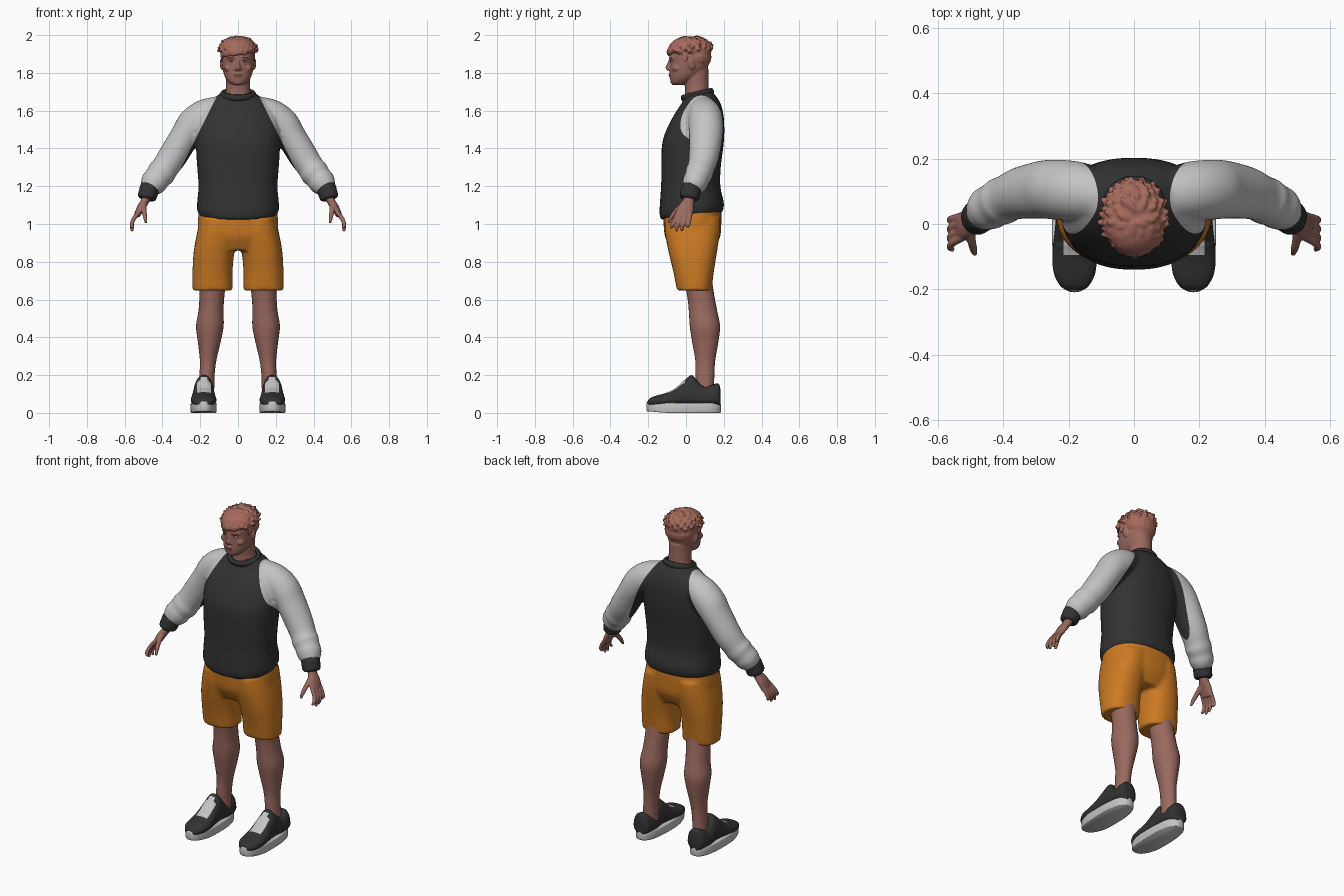
import bpy, bmesh, math, random
from mathutils import Vector, Matrix

if "Cube" in bpy.data.objects:
    bpy.data.objects.remove(bpy.data.objects["Cube"])

random.seed(4)
X, Y, Z = Vector((1, 0, 0)), Vector((0, 1, 0)), Vector((0, 0, 1))


def material(name, r, g, b):
    m = bpy.data.materials.new(name)
    m.diffuse_color = (*[((c / 255 + .055) / 1.055) ** 2.4 for c in (r, g, b)], 1)
    m.use_nodes = True
    m.node_tree.nodes["Principled BSDF"].inputs["Base Color"].default_value = m.diffuse_color
    return m


SKIN = material("skin", 154, 105, 95)
HAIR = material("hair", 166, 106, 92)
DARK = material("charcoal", 50, 50, 50)
LIGHT = material("light grey", 196, 196, 196)
ORANGE = material("orange", 204, 122, 34)
WHITE = material("eye white", 205, 208, 212)
IRIS = material("iris", 60, 66, 74)
LIP = material("lip", 128, 78, 72)


def spline(pts, k):
    """Catmull-Rom resampling of stations (x, y, z, ru, rv)."""
    p = [pts[0]] + list(pts) + [pts[-1]]
    out = []
    for i in range(1, len(p) - 2):
        for j in range(k):
            t = j / k
            out.append([.5 * (2 * b + (c - a) * t + (2 * a - 5 * b + 4 * c - d) * t * t
                              + (3 * b - a - 3 * c + d) * t ** 3)
                        for a, b, c, d in zip(*p[i - 1:i + 3])])
    return out + [list(pts[-1])]


def loft(bm, pts, axes=None, e=2.0, n=28, k=5, mirror=False, warp=None):
    """Skin superellipse rings along a path; rings follow the path unless axes are given."""
    st = spline(pts, k)
    for s in ((1, -1) if mirror else (1,)):
        rings = []
        for i, (x, y, z, ru, rv) in enumerate(st):
            if axes:
                u, v = axes
            else:
                t = Vector(st[min(i + 1, len(st) - 1)][:3]) - Vector(st[max(i - 1, 0)][:3])
                t.normalize()
                v = (Y - t * Y.dot(t)).normalized()
                u = v.cross(t)
            ring = []
            for j in range(n):
                a = math.tau * j / n
                c, q = math.cos(a), math.sin(a)
                co = (Vector((x, y, z)) + u * ru * math.copysign(abs(c) ** (2 / e), c)
                      + v * rv * math.copysign(abs(q) ** (2 / e), q))
                if warp:
                    co = warp(co)
                ring.append(bm.verts.new((s * co.x, co.y, co.z)))
            rings.append(ring)
        for a, b in zip(rings, rings[1:]):
            for j in range(n):
                bm.faces.new((a[j], a[(j + 1) % n], b[(j + 1) % n], b[j]))
        bm.faces.new(rings[0])
        bm.faces.new(rings[-1])


def ball(bm, c, r, rx=0, ry=0, rz=0, mirror=False):
    for s in ((1, -1) if mirror else (1,)):
        rot = (Matrix.Rotation(s * rz, 4, 'Z') @ Matrix.Rotation(s * ry, 4, 'Y')
               @ Matrix.Rotation(rx, 4, 'X'))
        bmesh.ops.create_uvsphere(bm, u_segments=16, v_segments=10, radius=1,
                                  matrix=Matrix.Translation((s * c[0], c[1], c[2])) @ rot
                                  @ Matrix.Diagonal((*r, 1)))


def finish(bm, name, mats, voxel=0, smooth=0, cuts=(), rule=None):
    """Make the object, optionally fuse its pieces, then cut and colour faces by rule."""
    bmesh.ops.recalc_face_normals(bm, faces=bm.faces)
    me = bpy.data.meshes.new(name)
    bm.to_mesh(me)
    ob = bpy.data.objects.new(name, me)
    bpy.context.collection.objects.link(ob)
    if voxel:
        r = ob.modifiers.new("fuse", 'REMESH')
        r.mode, r.voxel_size = 'VOXEL', voxel
        s = ob.modifiers.new("smooth", 'SMOOTH')
        s.factor, s.iterations = .5, smooth
        me = bpy.data.meshes.new_from_object(ob.evaluated_get(bpy.context.evaluated_depsgraph_get()))
        ob.modifiers.clear()
        ob.data = me
    me.materials.clear()
    for m in mats:
        me.materials.append(m)
    if rule:
        bm.clear()
        bm.from_mesh(me)
        for co, no in cuts:
            bmesh.ops.bisect_plane(bm, geom=bm.verts[:] + bm.edges[:] + bm.faces[:],
                                   plane_co=co, plane_no=no)
        bm.normal_update()
        for f in bm.faces:
            f.material_index = rule(f.calc_center_median(), f.normal)
        bm.to_mesh(me)
    bm.free()
    bpy.ops.object.select_all(action='DESELECT')
    ob.select_set(True)
    bpy.context.view_layer.objects.active = ob
    bpy.ops.object.shade_smooth_by_angle(angle=math.radians(50))


# Shirt: torso and raglan sleeves, sleeve colour outside two slanted seams
bm = bmesh.new()
loft(bm, [(0, .03, 1.045, .2, .163), (0, .03, 1.075, .216, .17), (0, .03, 1.12, .216, .168),
          (0, .025, 1.2, .209, .157), (0, .027, 1.3, .216, .157), (0, .036, 1.42, .223, .163),
          (0, .05, 1.5, .222, .153), (0, .068, 1.58, .2, .13), (0, .08, 1.645, .15, .1),
          (0, .075, 1.695, .09, .07)], (X, Y), 2.3, 40,
     warp=lambda c: c + Z * .12 * (c.y - .05) * max(0, min(1, (1.16 - c.z) / .1)))
loft(bm, [(.08, .085, 1.605, .075, .075), (.17, .1, 1.572, .09, .09), (.235, .105, 1.525, .09, .092),
          (.28, .105, 1.465, .079, .089), (.345, .095, 1.36, .077, .08), (.385, .08, 1.3, .072, .072),
          (.405, .07, 1.272, .077, .074), (.425, .06, 1.247, .07, .068), (.445, .048, 1.22, .071, .068),
          (.462, .035, 1.195, .06, .058), (.472, .028, 1.178, .046, .046)], mirror=True)
seam = Vector((.105, 0, 1.69))
no = Vector((2, 0, 1)).normalized()
finish(bm, "shirt", [DARK, LIGHT], .0095, 4,
       [(seam, no), ((-seam.x, 0, 1.69), (-no.x, 0, no.z))],
       lambda c, n: int((Vector((abs(c.x), 0, c.z)) - seam).dot(no) > 0
                        and (abs(c.x) > .215 or c.z > 1.45)))

# Collar ring and sleeve cuffs
bm = bmesh.new()
tilt = Matrix.Translation((0, .06, 1.685)) @ Matrix.Rotation(.24, 4, 'X')
loops = []
for i in range(32):
    a = math.tau * i / 32
    loops.append([bm.verts.new(tilt @ Vector(((.083 + .013 * math.cos(b)) * math.cos(a),
                                              (.077 + .013 * math.cos(b)) * math.sin(a),
                                              .018 * math.sin(b))))
                  for b in (math.tau * j / 10 for j in range(10))])
for i in range(32):
    for j in range(10):
        p, q = loops[i], loops[(i + 1) % 32]
        bm.faces.new((p[j], q[j], q[(j + 1) % 10], p[(j + 1) % 10]))
finish(bm, "collar", [DARK])
bm = bmesh.new()
loft(bm, [(.462, .032, 1.2, .046, .046), (.467, .029, 1.19, .052, .053), (.475, .023, 1.165, .051, .053),
          (.483, .018, 1.142, .049, .052), (.486, .016, 1.132, .04, .043)], mirror=True)
finish(bm, "cuffs", [DARK])

# Shorts: hip block and two legs
bm = bmesh.new()
loft(bm, [(0, .035, .86, .16, .11), (0, .035, .93, .2, .145), (0, .034, 1.0, .213, .153),
          (0, .033, 1.08, .205, .155)], (X, Y), 2.3, 40)
loft(bm, [(.135, .043, .648, .103, .089), (.135, .043, .66, .106, .093), (.135, .04, .75, .106, .108),
          (.127, .036, .85, .108, .128), (.108, .034, .95, .11, .145), (.1, .034, 1.03, .1, .148)],
     (X, Y), 2.3, mirror=True)
finish(bm, "shorts", [ORANGE], .01, 4)

# Lower legs
bm = bmesh.new()
loft(bm, [(.168, .1, .1, .042, .048), (.164, .1, .2, .04, .05), (.158, .102, .28, .044, .053),
          (.152, .102, .38, .061, .07), (.149, .1, .46, .073, .08), (.143, .09, .54, .066, .075),
          (.138, .078, .62, .066, .072), (.13, .055, .75, .073, .075)], (X, Y), mirror=True)
finish(bm, "legs", [SKIN])

# Shoes: soles and uppers with a pale lace panel
bm = bmesh.new()
loft(bm, [(.182, -.012, 0, .066, .193), (.182, -.012, .008, .069, .197), (.182, -.012, .045, .069, .196),
          (.182, -.012, .053, .065, .192)], (X, Y), 2.5, 48, 2, mirror=True,
     warp=lambda c: c + Z * max(0, -c.y - .1) * .08)
finish(bm, "shoe_soles", [LIGHT])
bm = bmesh.new()
profile = [(.183, .12, .03), (.172, .155, .052), (.14, .15, .061), (.1, .14, .063), (.06, .17, .062),
           (.03, .2, .062), (-.01, .172, .063), (-.06, .128, .066), (-.11, .104, .068), (-.155, .092, .062),
           (-.19, .078, .043), (-.204, .062, .022)]
loft(bm, [(.182, y, (h + .035) / 2, w, (h - .035) / 2) for y, h, w in profile], (X, Z), 2.5, 40,
     mirror=True, warp=lambda c: Vector((.18 + (c.x - .18) * (1 - 2.6 * max(0, c.z - .07)), c.y, c.z)))
lace_cuts = [((0, y, 0), Y) for y in (-.095, -.06, -.005, .012)] + \
            [((s * (.18 + d), 0, 0), X) for s in (1, -1) for d in (-.036, -.018, .018, .036)]
finish(bm, "shoe_uppers", [DARK, LIGHT], 0, 0, lace_cuts,
       lambda c, n: int(n.z > .3 and abs(abs(c.x) - .18) < .036 and -.095 < c.y < .012
                        and (abs(abs(c.x) - .18) < .018 or c.y < -.005) and c.z > .07))

# Hands: palm, four fingers and a thumb
bm = bmesh.new()
loft(bm, [(.476, .022, 1.17, .026, .03), (.49, .014, 1.125, .022, .03), (.515, 0, 1.085, .021, .042),
          (.535, -.01, 1.045, .016, .043)], mirror=True)
for by, ty, tx, tz in ((-.042, -.08, .553, .978), (-.019, -.052, .56, .96), (.004, -.023, .557, .963),
                       (.024, .008, .552, .985)):
    loft(bm, [(.525, by, 1.065, .012, .012), (.553, by * .6 + ty * .4, 1.025, .0115, .0115),
              (.563, by * .25 + ty * .75, .995, .011, .011), (tx, ty, tz, .007, .007)], n=12, mirror=True)
loft(bm, [(.5, .0, 1.11, .018, .018), (.498, -.045, 1.075, .014, .014), (.492, -.075, 1.04, .012, .012),
          (.487, -.093, 1.005, .007, .007)], n=12, mirror=True)
finish(bm, "hands", [SKIN], .0045, 3)

# Head: skull, neck, nose, brow, lips, chin and ears
bm = bmesh.new()
loft(bm, [(0, -.042, 1.737, .03, .028), (0, -.033, 1.75, .05, .047), (0, -.01, 1.78, .07, .076),
          (0, .012, 1.82, .081, .098), (0, .019, 1.86, .086, .105), (0, .022, 1.9, .088, .11),
          (0, .022, 1.94, .083, .102), (0, .022, 1.97, .06, .075), (0, .02, 1.983, .02, .03)], (X, Y), 2.15)
loft(bm, [(0, .065, 1.6, .09, .075), (0, .06, 1.68, .07, .065), (0, .057, 1.73, .063, .063),
          (0, .05, 1.82, .065, .07)], (X, Y))
loft(bm, [(0, -.078, 1.875, .009, .012), (0, -.088, 1.85, .009, .012), (0, -.095, 1.828, .013, .014),
          (0, -.09, 1.813, .012, .011)], (X, Y), n=14)
ball(bm, (.013, -.084, 1.82), (.009, .012, .008), mirror=True)
ball(bm, (.034, -.074, 1.879), (.03, .014, .008), rz=.35, mirror=True)
ball(bm, (.05, -.05, 1.825), (.025, .025, .02), mirror=True)
ball(bm, (0, -.079, 1.788), (.024, .014, .012))
ball(bm, (0, -.062, 1.75), (.024, .02, .015))
ball(bm, (.086, .03, 1.847), (.009, .019, .032), rx=.2, rz=.35, mirror=True)
finish(bm, "head", [SKIN], .0045, 4)

# Eyes, brows and mouth
for name, c, r, rz, m in (("eyes", (.034, -.071, 1.862), (.014, .012, .006), .3, WHITE),
                          ("irises", (.033, -.08, 1.862), (.005, .0055, .0055), .3, IRIS)):
    bm = bmesh.new()
    ball(bm, c, r, rz=rz, mirror=True)
    finish(bm, name, [m])
bm = bmesh.new()
ball(bm, (.036, -.082, 1.881), (.02, .006, .0035), ry=-.05, rz=.38, mirror=True)
finish(bm, "eyebrows", [LIP])
bm = bmesh.new()
ball(bm, (0, -.086, 1.788), (.021, .007, .004))
finish(bm, "mouth", [LIP])

# Hair: cropped back, fuller crown and swept tufts
bm = bmesh.new()
loft(bm, [(0, .03, 1.9, .088, .102), (0, .022, 1.92, .093, .113), (0, .022, 1.95, .088, .107),
          (0, .022, 1.975, .066, .08), (0, .02, 1.988, .03, .04)], (X, Y), 2.15)
ball(bm, (0, .058, 1.885), (.09, .077, .072))
ball(bm, (.084, -.005, 1.885), (.007, .018, .03), mirror=True)
for i in range(75):
    a = i * 2.39996
    h = .08 + .9 * i / 75
    rad = math.sqrt(1 - h * h)
    p = (.09 * rad * math.cos(a), .022 + .11 * rad * math.sin(a), 1.91 + .079 * h)
    ball(bm, p, (.012, random.uniform(.02, .03), .01), rx=.8 * rad * math.sin(a) * -1,
         rz=a + math.pi / 2 + random.uniform(-.6, .6))
for i in range(13):
    a = math.radians(-165 + 150 * i / 12)
    p = (.086 * math.cos(a), .018 + .11 * math.sin(a), 1.908 + .012 * math.cos(a) + random.uniform(-.006, .006))
    ball(bm, p, (.013, .011, .02), ry=.5, rz=a + math.pi / 2)
finish(bm, "hair", [HAIR], .005, 1)
